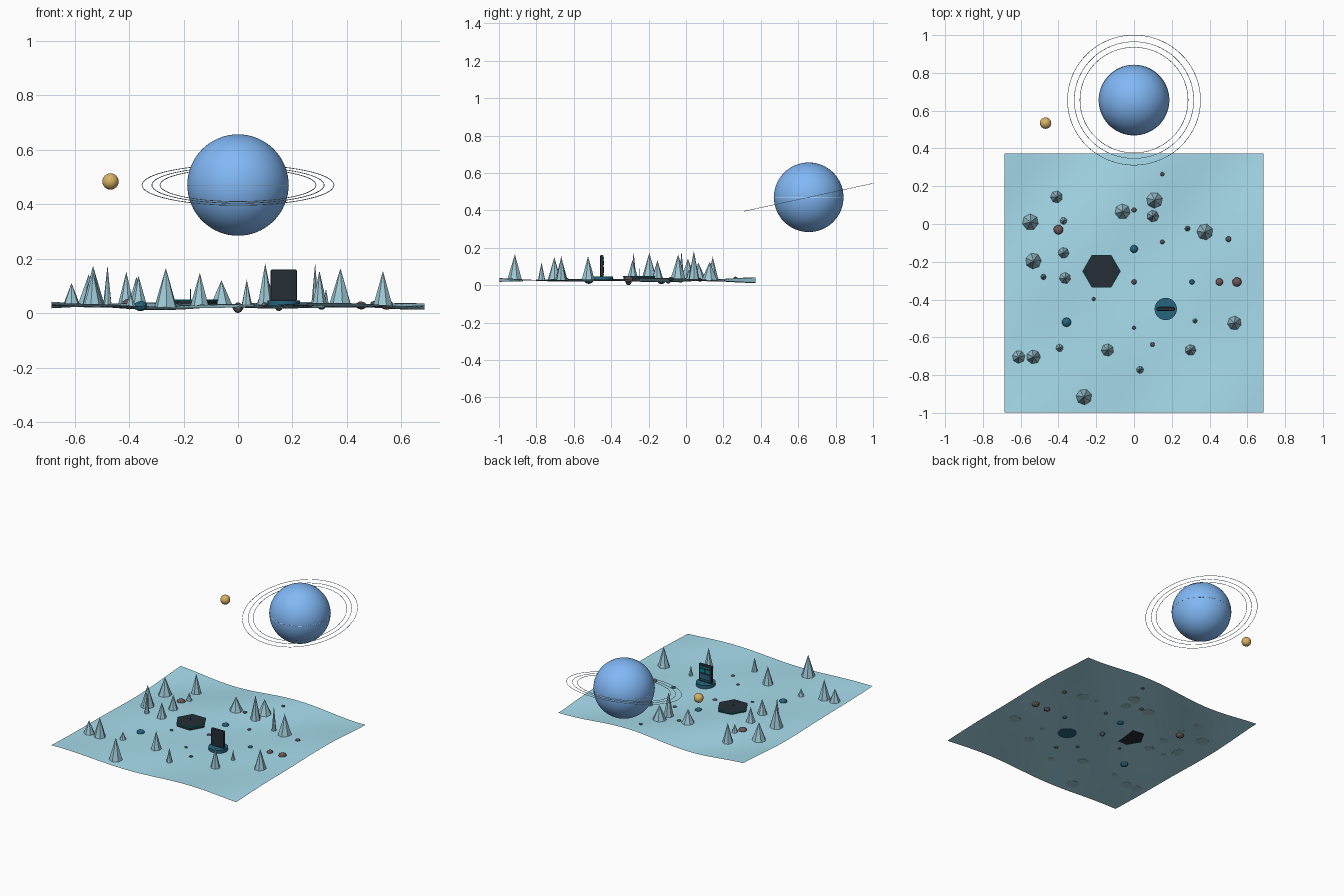
import bpy, bmesh
from math import sin, cos, pi, radians

if "Cube" in bpy.data.objects:
    bpy.data.objects.remove(bpy.data.objects["Cube"])


def mat(name, r, g, b):
    m = bpy.data.materials.new(name)
    m.diffuse_color = (r, g, b, 1)
    m.use_nodes = True
    m.node_tree.nodes["Principled BSDF"].inputs["Base Color"].default_value = m.diffuse_color
    return m


ICE = mat("ice_ground", .39, .72, .85)
CRYSTAL = mat("crystal", .34, .58, .67)
PLANET = mat("planet_blue", .22, .48, .92)
PALE = mat("pale", .55, .75, .95)
GOLD = mat("gold", .69, .45, .13)
DARK = mat("dark_metal", .018, .027, .036)
BASE = mat("base_blue", .02, .13, .21)
TEAL = mat("teal", 0, .27, .27)
STONE = mat("stone", .10, .10, .11)
RUST = mat("rust_stone", .15, .10, .10)


def finish(name, m, smooth=False):
    o = bpy.context.object
    o.name = name
    o.data.materials.append(m)
    if smooth:
        bpy.ops.object.shade_smooth_by_angle(angle=radians(40))
    return o


def ground_z(x, y):
    return (.027 - .011 * sin(6.5 * x) * cos(4.6 * (y + .31))
            + .006 * sin(7 * (x - y) - 2.77))


def box(name, loc, size, m, bevel=0):
    bpy.ops.mesh.primitive_cube_add(size=1, location=loc)
    o = bpy.context.object
    o.scale = size
    bpy.ops.object.transform_apply(location=False, rotation=False, scale=True)
    if bevel:
        b = o.modifiers.new("bevel", 'BEVEL')
        b.width, b.segments = bevel, 2
    return finish(name, m)


def disc(name, loc, r, h, sides, m):
    bpy.ops.mesh.primitive_cylinder_add(vertices=sides, radius=r, depth=h, location=loc)
    return finish(name, m, sides > 12)


def ring(name, loc, r, tube, sides, m, tilt=0):
    bpy.ops.mesh.primitive_torus_add(major_radius=r, minor_radius=tube, major_segments=sides,
                                     minor_segments=6, location=loc, rotation=(tilt, 0, 0))
    return finish(name, m, sides > 12)


# Rolling ground sheet
bpy.ops.mesh.primitive_grid_add(x_subdivisions=56, y_subdivisions=56, size=1.37,
                                location=(0, -.3125, 0))
bpy.ops.object.transform_apply(location=True)
g = finish("ground", ICE)
for v in g.data.vertices:
    v.co.z = ground_z(v.co.x, v.co.y)
bpy.ops.object.shade_smooth()

# Ice spires: x, y, radius, tip height
spires = [
    (-.548, .01, .044, .142), (-.41, .143, .033, .152), (-.373, .016, .02, .085),
    (-.532, -.196, .043, .173), (-.373, -.153, .03, .133), (-.365, -.286, .031, .136),
    (-.479, -.28, .016, .176), (-.611, -.704, .035, .11), (-.532, -.704, .038, .15),
    (-.394, -.656, .021, .072), (-.14, -.667, .034, .148), (-.265, -.915, .043, .165),
    (.032, -.772, .02, .123), (.299, -.667, .03, .155), (.532, -.524, .038, .155),
    (.376, -.042, .044, .164), (.108, .127, .044, .125), (.10, .042, .032, .183),
    (-.061, .066, .042, .12), (.283, -.024, .015, .184), (.323, -.513, .013, .09)]
for i, (x, y, r, tip) in enumerate(spires):
    z = ground_z(x, y) - .002
    bpy.ops.mesh.primitive_cone_add(vertices=7, radius1=r, radius2=0, depth=tip - z,
                                    location=(x, y, (tip + z) / 2), rotation=(0, 0, i * .7))
    finish(f"ice_spire_{i + 1}", CRYSTAL)

# Half-buried boulders: x, y, radius, material
rocks = [
    (-.357, -.52, .025, BASE), (0, -.132, .021, BASE), (.307, -.307, .014, BASE),
    (-.40, -.03, .026, RUST), (.452, -.307, .02, RUST), (.545, -.307, .025, RUST),
    (.5, -.08, .015, STONE), (.15, .264, .011, STONE), (0, .074, .013, STONE),
    (.15, -.095, .012, STONE), (0, -.55, .01, STONE), (.098, -.638, .012, STONE),
    (-.214, -.397, .01, STONE)]
for i, (x, y, r, m) in enumerate(rocks):
    bpy.ops.mesh.primitive_ico_sphere_add(subdivisions=2, radius=r,
                                          location=(x, y, ground_z(x, y)),
                                          rotation=(0, 0, i * 1.1))
    finish(f"boulder_{i + 1}", m).scale.z = .75
bpy.ops.mesh.primitive_ico_sphere_add(subdivisions=2, radius=.016, location=(0, -.307, .016))
finish("center_boulder", STONE)

# Hexagonal landing pad with glowing rim and short beacon
disc("landing_pad", (-.172, -.25, .040), .096, .02, 6, DARK).rotation_euler.z = radians(30)
ring("pad_rim", (-.172, -.25, .047), .097, .003, 6, TEAL)
disc("pad_beacon", (-.175, -.25, .068), .002, .04, 8, TEAL)

# Terminal: round base, upright slab, lit display on the back
tx, ty = .168, -.45
disc("terminal_base", (tx, ty, .034), .059, .024, 32, BASE)
box("terminal_slab", (tx, ty, .102), (.097, .02, .116), DARK, .006)
back = ty + .0105
box("display_header", (tx, back, .144), (.07, .003, .008), TEAL)
for s in (-1, 1):
    box("display_tile", (tx + s * .02, back, .120), (.03, .003, .022), TEAL)
box("display_panel", (tx, back, .082), (.07, .003, .032), BASE)
box("display_footer", (tx, back, .058), (.07, .003, .005), TEAL)

# Ringed planet
pc = (0, .656, .47)
bpy.ops.mesh.primitive_uv_sphere_add(segments=64, ring_count=32, radius=.186, location=pc)
finish("planet", PLANET, True)
ring("planet_equator", pc, .186, .0012, 96, PALE)
for i, r in enumerate((.286, .316, .352)):
    ring(f"planet_ring_{i + 1}", pc, r, .0014, 128, PALE, radians(12.2))

# Small golden moon
bpy.ops.mesh.primitive_uv_sphere_add(segments=32, ring_count=16, radius=.03,
                                     location=(-.468, .534, .483))
finish("golden_moon", GOLD, True)
